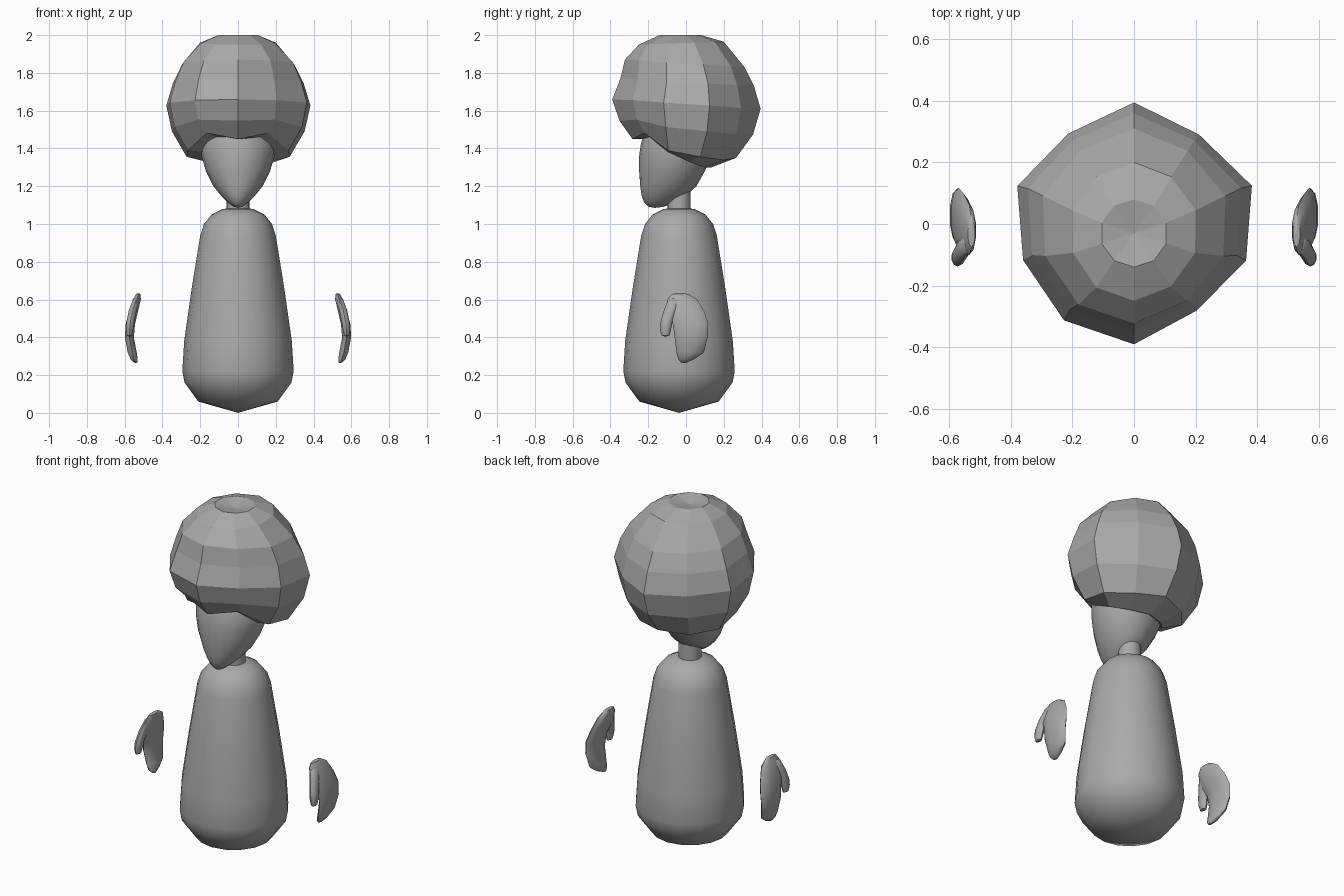
import bpy, bmesh, math

if "Cube" in bpy.data.objects:
    bpy.data.objects.remove(bpy.data.objects["Cube"])

grey = bpy.data.materials.new("plain grey")
grey.diffuse_color = (0.4, 0.4, 0.4, 1)
grey.use_nodes = True
grey.node_tree.nodes["Principled BSDF"].inputs["Base Color"].default_value = grey.diffuse_color


def loft(name, rings, sides, top, bottom, smooth=True, side=1, bulge=None):
    """Skin stacked ovals: (front z, back z, front y, back y, half width, x centre)."""
    bm = bmesh.new()
    loops = []
    for r, (zf, zb, yf, yb, hx, xc) in enumerate(rings):
        loop = []
        for i in range(sides):
            a = 2 * math.pi * i / sides
            k, dz = bulge(r, i) if bulge else (1, 0)
            x = xc + hx * k * math.sin(a)
            y = (yf + yb) / 2 - (yb - yf) / 2 * k * math.cos(a)
            z = zf + (zb - zf) * (1 - math.cos(a)) / 2 + dz
            loop.append(bm.verts.new((side * x, y, z)))
        loops.append(loop)
    for a, b in zip(loops, loops[1:]):
        for i in range(sides):
            j = (i + 1) % sides
            bm.faces.new((a[i], a[j], b[j], b[i]))
    # close both ends with a fan
    for loop, tip in ((loops[0], top), (loops[-1], bottom)):
        centre = bm.verts.new((side * tip[0], tip[1], tip[2]))
        for i in range(sides):
            bm.faces.new((loop[i], loop[(i + 1) % sides], centre))
    bmesh.ops.recalc_face_normals(bm, faces=bm.faces)
    mesh = bpy.data.meshes.new(name)
    bm.to_mesh(mesh)
    bm.free()
    mesh.materials.append(grey)
    ob = bpy.data.objects.new(name, mesh)
    bpy.context.collection.objects.link(ob)
    if smooth:
        bpy.ops.object.select_all(action='DESELECT')
        ob.select_set(True)
        bpy.context.view_layer.objects.active = ob
        bpy.ops.object.shade_smooth_by_angle(angle=math.radians(42))
    return ob


def round_rings(profile, y):
    return [(z, z, y - r, y + r, r, 0) for z, r in profile]


# Body: a tall rounded bell
AXIS_Y = -0.037
body = [(1.08, .08), (1.05, .14), (1.0, .18), (.94, .2), (.66, .245), (.38, .285),
        (.22, .295), (.16, .283), (.06, .21)]
loft("body", round_rings(body, AXIS_Y), 16, (0, AXIS_Y, 1.085), (0, AXIS_Y, 0))

# Neck
loft("neck", round_rings([(1.22, .062), (1.06, .062)], AXIS_Y), 16,
     (0, AXIS_Y, 1.22), (0, AXIS_Y, 1.06))

# Head: egg with a forward chin
head = [(1.62, -.13, .08, .1), (1.55, -.2, .14, .17), (1.42, -.24, .15, .2),
        (1.36, -.248, .135, .193), (1.28, -.248, .1, .17), (1.2, -.242, .055, .13),
        (1.15, -.235, .0, .09), (1.115, -.222, -.06, .055), (1.092, -.2, -.115, .025)]
loft("head", [(z, z, f, b, w, 0) for z, f, b, w in head], 20,
     (0, -.03, 1.64), (0, -.165, 1.085))

# Hair: faceted ball, uneven round the middle, with a lip that arches over the face
UNEVEN = [.99, .88, .97, 1.02, .91, 1, .92, 1.01, .96, .98]
LIP = [-.01, .03, -.04, -.045, -.04, -.02, -.04, -.045, -.04, .03]


def hair_bulge(r, i):
    weight = (0, .2, .5, .8, 1, .8, .5, 0)[r]
    return 1 + (UNEVEN[i] - 1) * weight, LIP[i] * (0, 0, 0, 0, 0, .3, 1, .6)[r]


hair = [(2.0, 2.0, -.14, .08, .11, 0), (1.95, 1.965, -.25, .2, .21, 0),
        (1.87, 1.83, -.325, .31, .31, 0), (1.77, 1.73, -.35, .36, .36, 0),
        (1.66, 1.61, -.395, .395, .395, 0), (1.55, 1.48, -.355, .355, .365, 0),
        (1.46, 1.37, -.285, .265, .285, 0), (1.455, 1.31, -.215, .13, .19, 0)]
loft("hair", hair, 10, (0, -.03, 1.98), (0, -.04, 1.42), smooth=False, bulge=hair_bulge)

# Hands: curved mitten palms with a thumb at the front
palm = [(.63, -.075, .01, .528, .012), (.6, -.1, .06, .535, .022),
        (.53, -.105, .1, .555, .025), (.47, -.07, .118, .57, .026),
        (.4, -.06, .115, .575, .025), (.32, -.05, .095, .56, .025),
        (.285, -.042, .045, .55, .02), (.267, -.025, .005, .542, .01)]
thumb = [(.6, -.095, -.03, .54, .018), (.54, -.118, -.05, .558, .022),
         (.48, -.136, -.072, .57, .022), (.44, -.138, -.08, .574, .02),
         (.41, -.13, -.087, .575, .013)]
for label, side in (("right", 1), ("left", -1)):
    for part, rows, top, bottom in (
            ("palm", palm, (.528, -.03, .633), (.54, -.012, .264)),
            ("thumb", thumb, (.54, -.06, .61), (.575, -.108, .403))):
        loft(f"{label}_{part}", [(z, z, f, b, w, x) for z, f, b, x, w in rows],
             10, top, bottom, side=side)
